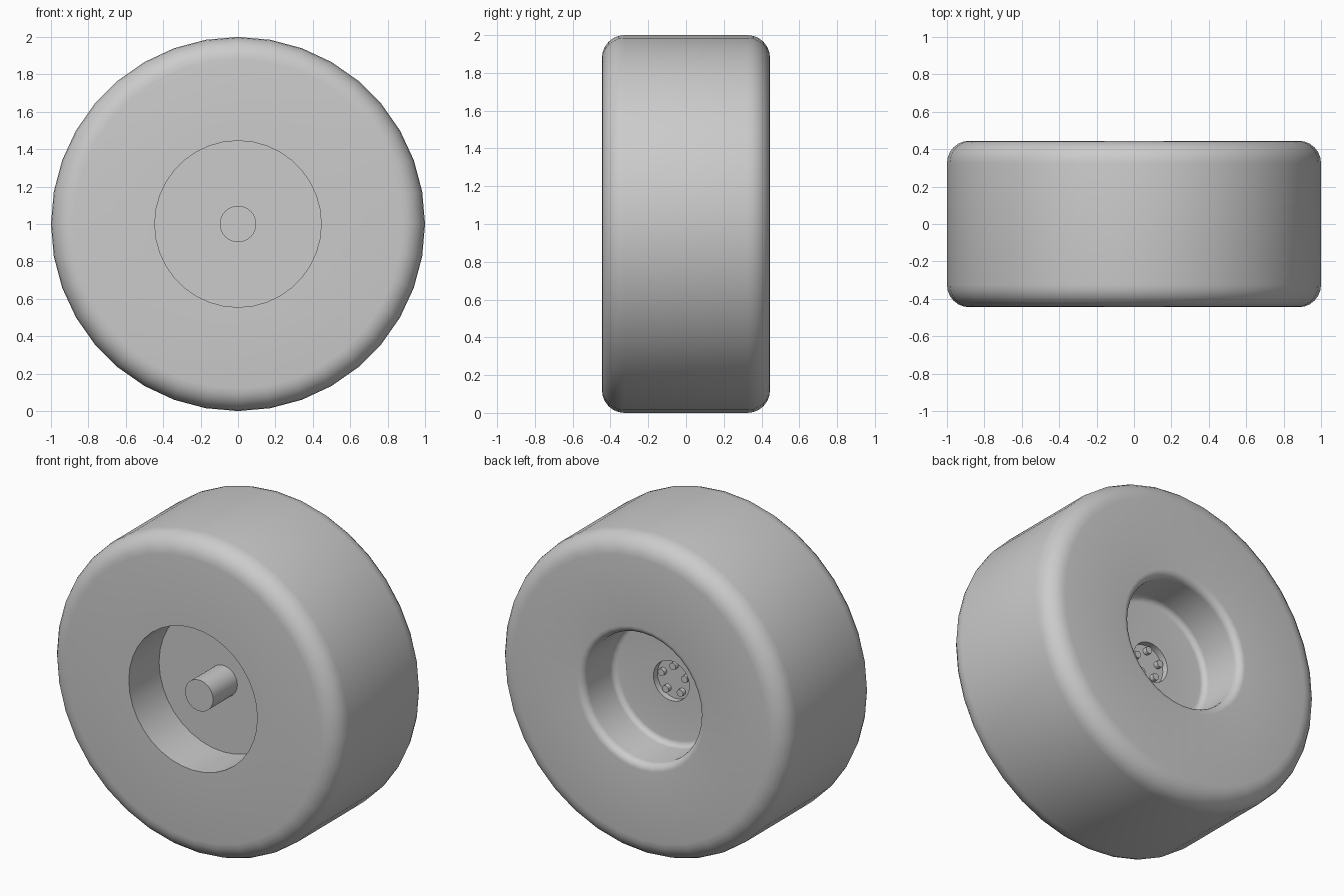
import bpy, bmesh
from math import sin, cos, pi, radians
from mathutils import Matrix, Vector

if "Cube" in bpy.data.objects:
    bpy.data.objects.remove(bpy.data.objects["Cube"])

grey = bpy.data.materials.new("plain grey")
grey.use_nodes = True
COLOUR = (0.6, 0.6, 0.6, 1)
grey.diffuse_color = COLOUR
grey.node_tree.nodes["Principled BSDF"].inputs["Base Color"].default_value = COLOUR

HALF = 0.445     # half the wheel width
WEB = 0.145      # half the thickness of the central web
HUB = 0.105      # floor of the sunken hub on the back
SEGMENTS = 36


def arc(radius, y, size, start, end, steps=6):
    """Rounded corner around (radius, y) as (radius, y) points."""
    angles = [radians(start + (end - start) * i / steps) for i in range(steps + 1)]
    return [(radius + size * cos(a), y + size * sin(a)) for a in angles]


def lathe(name, profile, segments, centre=(0, 0, 1)):
    """Turn a (radius, y) profile about the wheel axis."""
    bm = bmesh.new()
    verts = [bm.verts.new((0, y, r)) for r, y in profile]
    edges = [bm.edges.new(pair) for pair in zip(verts, verts[1:])]
    bmesh.ops.spin(bm, geom=verts + edges, cent=(0, 0, 0), axis=(0, 1, 0),
                   angle=2 * pi, steps=segments, use_merge=True)
    bmesh.ops.remove_doubles(bm, verts=bm.verts, dist=0.0001)
    bmesh.ops.recalc_face_normals(bm, faces=bm.faces)
    bm.transform(Matrix.Translation(Vector(centre)))
    mesh = bpy.data.meshes.new(name)
    bm.to_mesh(mesh)
    bm.free()
    mesh.materials.append(grey)
    obj = bpy.data.objects.new(name, mesh)
    bpy.context.collection.objects.link(obj)
    bpy.ops.object.select_all(action="DESELECT")
    obj.select_set(True)
    bpy.context.view_layer.objects.active = obj
    bpy.ops.object.shade_smooth_by_angle(angle=radians(30))
    return obj


# Wheel: sharp front recess, rounded tread, soft back recess and sunken hub
ROUND, LIP, FILLET = 0.12, 0.045, 0.035
WALL = 0.40
profile = [(0, -WEB), (HALF, -WEB), (HALF, -HALF)]
profile += arc(1 - ROUND, -HALF + ROUND, ROUND, -90, 0)
profile += arc(1 - ROUND, HALF - ROUND, ROUND, 0, 90)
profile += arc(WALL + LIP, HALF - LIP, LIP, 90, 180)
profile += arc(WALL - FILLET, WEB + FILLET, FILLET, 0, -90)
profile += [(0.124, WEB), (0.124, HUB), (0, HUB)]
lathe("wheel", profile, SEGMENTS)

# Axle standing in the front recess
lathe("axle", [(0, -0.385), (0.097, -0.385), (0.097, -WEB + 0.01), (0, -WEB + 0.01)], 32)

# Five studs in the sunken hub
for i in range(5):
    a = pi / 2 + i * 2 * pi / 5
    top = HUB + 0.028
    lathe(f"stud_{i + 1}",
          [(0, HUB - 0.01), (0.022, HUB - 0.01), (0.022, top), (0, top)], 16,
          (0.085 * cos(a), 0, 1 + 0.085 * sin(a)))
